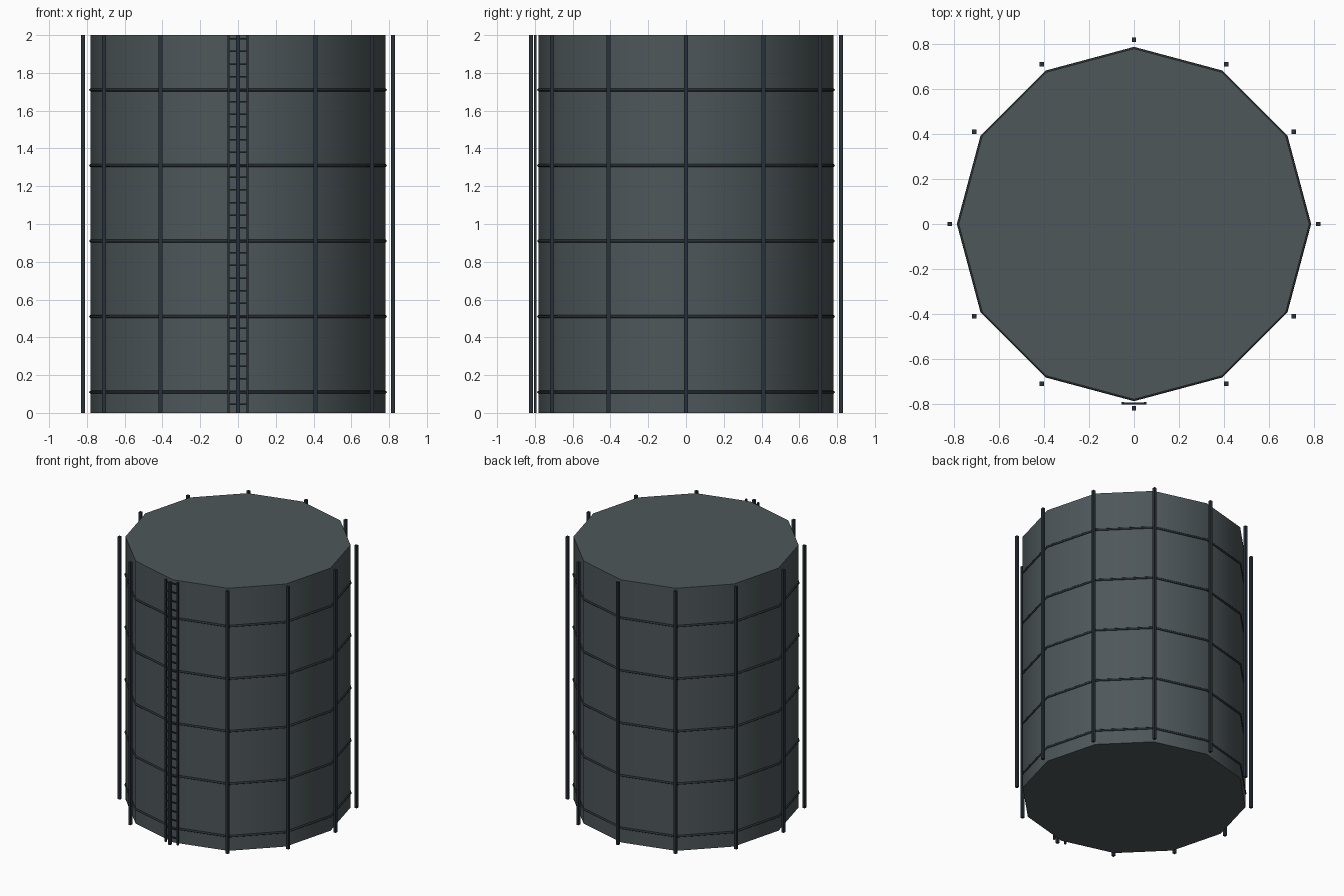
import bpy
import math
from math import sin, cos, pi

SIDES = 12
HEIGHT = 2.0
TANK_RADIUS = 0.78

cube = bpy.data.objects.get("Cube")
if cube:
    bpy.data.objects.remove(cube, do_unlink=True)


def material(name, rgb):
    mat = bpy.data.materials.new(name)
    mat.use_nodes = True
    mat.diffuse_color = (*rgb, 1)
    bsdf = mat.node_tree.nodes["Principled BSDF"]
    bsdf.inputs["Base Color"].default_value = (*rgb, 1)
    bsdf.inputs["Roughness"].default_value = 0.7
    return mat


def finish(name, mat):
    obj = bpy.context.object
    obj.name = name
    obj.data.materials.append(mat)
    return obj


def box(name, centre, size, mat):
    bpy.ops.mesh.primitive_cube_add(size=1, location=centre)
    obj = finish(name, mat)
    obj.scale = size
    return obj


wall_grey = material("slate grey", (0.075, 0.095, 0.102))
post_blue = material("dark blue grey", (0.022, 0.031, 0.042))
ring_grey = material("dark grey", (0.022, 0.028, 0.031))

# Tank body, with a corner facing the front
bpy.ops.mesh.primitive_cylinder_add(vertices=SIDES, radius=TANK_RADIUS,
                                    depth=HEIGHT, location=(0, 0, HEIGHT / 2))
finish("tank_body", wall_grey)
bpy.ops.object.shade_smooth_by_angle(angle=math.radians(40))

# Hoops that follow the facets of the wall
for i in range(5):
    bpy.ops.mesh.primitive_torus_add(major_segments=SIDES, minor_segments=8,
                                     major_radius=TANK_RADIUS, minor_radius=0.008,
                                     location=(0, 0, 0.11 + 0.4 * i))
    finish(f"hoop_{i + 1}", ring_grey)
    bpy.ops.object.shade_smooth_by_angle(angle=math.radians(50))

# Upright posts standing just off each corner
for i in range(SIDES):
    a = 2 * pi * i / SIDES
    box(f"post_{i + 1}", (0.82 * cos(a), 0.82 * sin(a), HEIGHT / 2),
        (0.02, 0.02, HEIGHT), post_blue)

# Ladder at the front
LADDER_Y = -0.798
for side, x in (("left", 0.05), ("right", -0.05)):
    box(f"ladder_rail_{side}", (x, LADDER_Y, HEIGHT / 2), (0.012, 0.012, HEIGHT), ring_grey)
for i in range(30):
    box(f"ladder_rung_{i + 1}", (0, LADDER_Y, 0.047 + i * HEIGHT / 30),
        (0.1, 0.008, 0.008), ring_grey)
